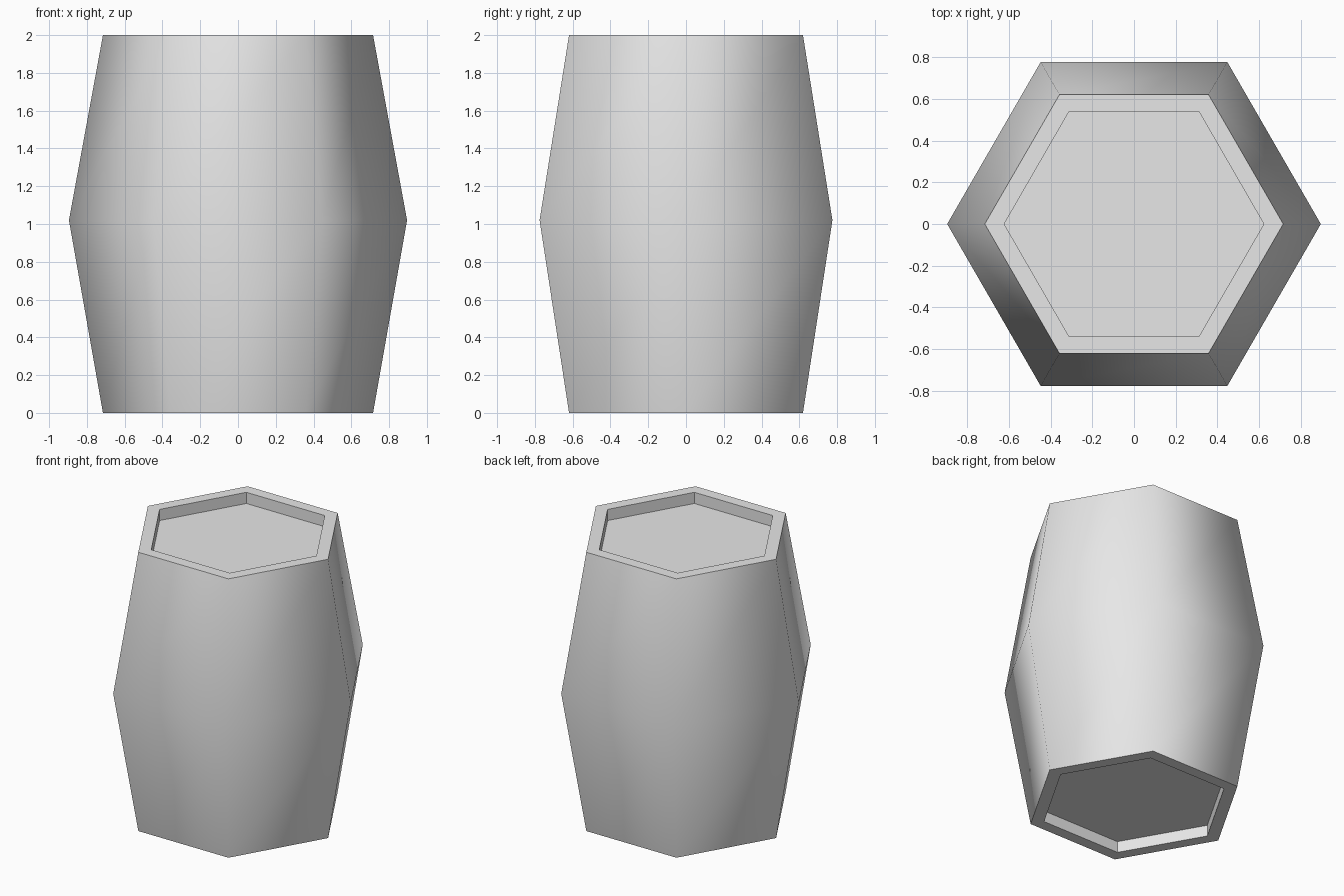
import bpy
import bmesh
from math import cos, sin, pi

cube = bpy.data.objects.get("Cube")
if cube:
    bpy.data.objects.remove(cube, do_unlink=True)

SIDES = 6
END_R, BELLY_R, LID_R = 0.715, 0.895, 0.622
HEIGHT, BELLY_Z, RECESS = 2.0, 1.02, 0.08

# Single plain grey finish
grey = bpy.data.materials.new("plain grey")
grey.use_nodes = True
colour = (0.8, 0.8, 0.8, 1.0)
grey.diffuse_color = colour
grey.node_tree.nodes["Principled BSDF"].inputs["Base Color"].default_value = colour

bm = bmesh.new()


def ring(radius, z):
    angles = [2 * pi * i / SIDES for i in range(SIDES)]
    return [bm.verts.new((radius * cos(a), radius * sin(a), z)) for a in angles]


def bridge(lower, upper, smooth=False):
    for i in range(SIDES):
        j = (i + 1) % SIDES
        face = bm.faces.new((lower[i], lower[j], upper[j], upper[i]))
        face.smooth = smooth


# Profile from the sunken bottom, out over the staves, to the sunken lid
profile = [
    (LID_R, RECESS), (LID_R, 0), (END_R, 0), (BELLY_R, BELLY_Z),
    (END_R, HEIGHT), (LID_R, HEIGHT), (LID_R, HEIGHT - RECESS),
]
rings = [ring(r, z) for r, z in profile]
for k in range(len(rings) - 1):
    bridge(rings[k], rings[k + 1], smooth=k in (2, 3))

# Bottom and lid panels
bm.faces.new(list(reversed(rings[0])))
bm.faces.new(rings[-1])
bmesh.ops.recalc_face_normals(bm, faces=bm.faces[:])

# Crisp rims around the smooth staves
for edge in bm.edges:
    if any(not f.smooth for f in edge.link_faces):
        edge.smooth = False

mesh = bpy.data.meshes.new("barrel")
bm.to_mesh(mesh)
bm.free()
mesh.materials.append(grey)
barrel = bpy.data.objects.new("barrel", mesh)
bpy.context.collection.objects.link(barrel)
